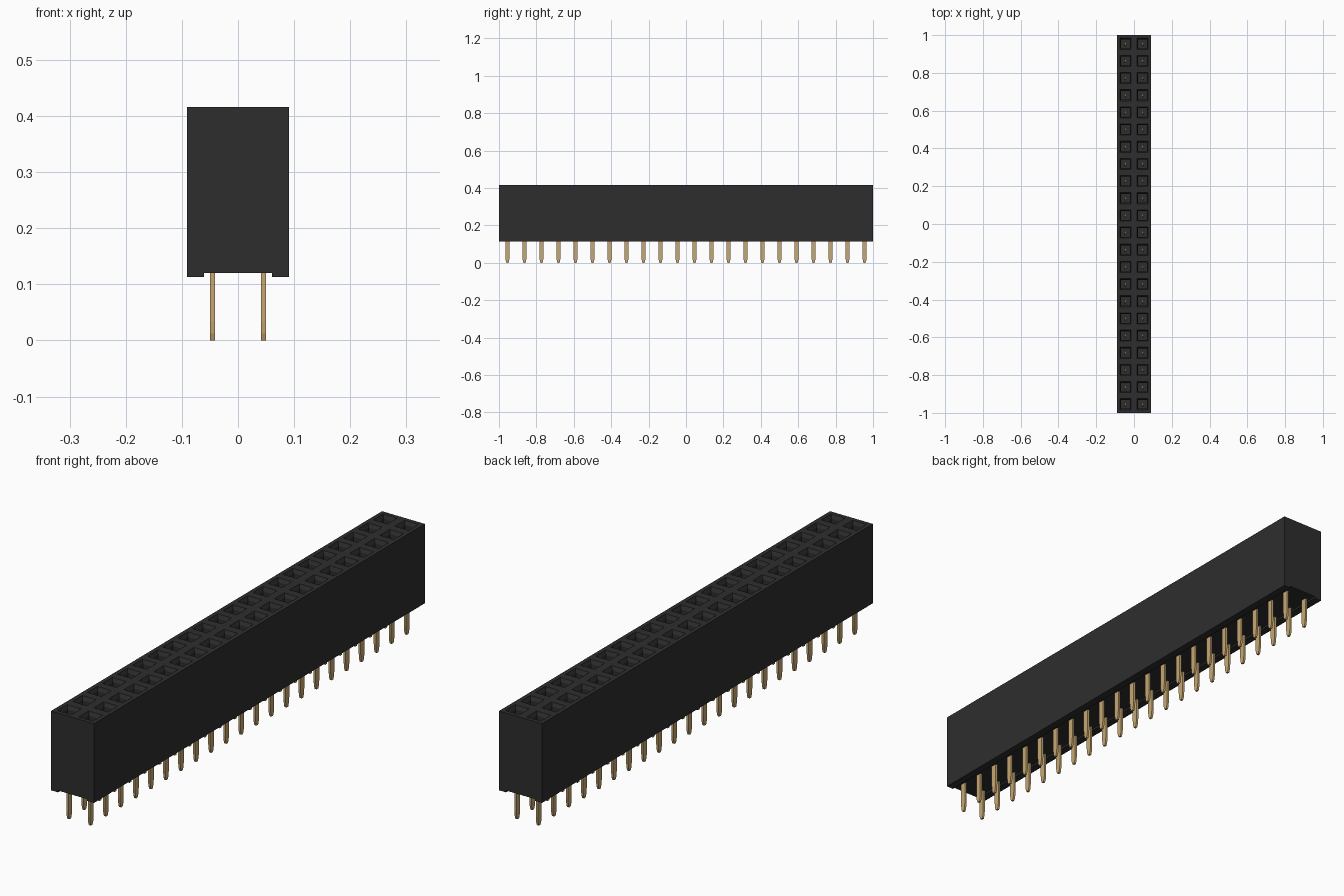
import bpy, bmesh

if "Cube" in bpy.data.objects:
    bpy.data.objects.remove(bpy.data.objects["Cube"], do_unlink=True)

ROWS, COLS = 22, 2
PITCH = 2.0 / ROWS
HALF_X = PITCH * COLS / 2
TOP, BASE, FOOT = 0.416, 0.12, 0.113


def material(name, rgb, rough):
    m = bpy.data.materials.new(name)
    m.use_nodes = True
    m.diffuse_color = (*rgb, 1)
    b = m.node_tree.nodes["Principled BSDF"]
    b.inputs["Base Color"].default_value = (*rgb, 1)
    b.inputs["Roughness"].default_value = rough
    return m


black = material("black plastic", (0.027, 0.027, 0.027), 0.6)
gold = material("gold contact", (0.57, 0.39, 0.17), 0.4)


def finish(bm, name, mat):
    bmesh.ops.recalc_face_normals(bm, faces=bm.faces)
    mesh = bpy.data.meshes.new(name)
    bm.to_mesh(mesh)
    bm.free()
    mesh.materials.append(mat)
    ob = bpy.data.objects.new(name, mesh)
    bpy.context.collection.objects.link(ob)
    return ob


# Housing: one top cell per socket, sunk into a funnel and a square shaft
bm = bmesh.new()
xs = [(i - COLS / 2) * PITCH for i in range(COLS + 1)]
ys = [(j - ROWS / 2) * PITCH for j in range(ROWS + 1)]
grid = [[bm.verts.new((x, y, TOP)) for y in ys] for x in xs]
cells = [bm.faces.new((grid[i][j], grid[i + 1][j], grid[i + 1][j + 1], grid[i][j + 1]))
         for i in range(COLS) for j in range(ROWS)]
bm.normal_update()
rim = [e for e in bm.edges if e.is_boundary]

# Outer walls and underside
ret = bmesh.ops.extrude_edge_only(bm, edges=rim)
low = [v for v in ret["geom"] if isinstance(v, bmesh.types.BMVert)]
for v in low:
    v.co.z = BASE
low_edges = [e for e in ret["geom"] if isinstance(e, bmesh.types.BMEdge)
             and e.is_boundary]
bmesh.ops.contextual_create(bm, geom=low_edges)
bmesh.ops.recalc_face_normals(bm, faces=bm.faces)

# Socket openings: rim, sloped lead-in, straight shaft
for thickness, depth in ((0.0225, 0), (0.009, -0.014), (0.0003, -0.18)):
    bmesh.ops.inset_individual(bm, faces=cells, thickness=thickness, depth=depth)
finish(bm, "housing", black)

# Narrow standoff rails along the underside
for side, name in ((1, "left_rail"), (-1, "right_rail")):
    bm = bmesh.new()
    bmesh.ops.create_cube(bm, size=1)
    width = HALF_X - 0.061
    for v in bm.verts:
        v.co.x = side * (HALF_X - width / 2) + v.co.x * width
        v.co.y *= 2.0
        v.co.z = (BASE + FOOT) / 2 + v.co.z * (BASE - FOOT)
    finish(bm, name, black)

# Flat pin with tapered ends, repeated along both rows
bm = bmesh.new()
right_edge = [(0.005, 0), (0.009, 0.012), (0.0115, 0.035), (0.0115, 0.345), (0.006, 0.375)]
outline = right_edge + [(-y, z) for y, z in reversed(right_edge)]
x0, y0, thick = xs[0] + PITCH / 2, ys[0] + PITCH / 2, 0.0085
face = bm.faces.new([bm.verts.new((x0 - thick / 2, y0 + y, z)) for y, z in outline])
ret = bmesh.ops.extrude_face_region(bm, geom=[face])
for v in ret["geom"]:
    if isinstance(v, bmesh.types.BMVert):
        v.co.x += thick
pins = finish(bm, "contact_pins", gold)
for name, count, offset in (("along row", ROWS, (0, PITCH, 0)), ("across rows", COLS, (PITCH, 0, 0))):
    arr = pins.modifiers.new(name, "ARRAY")
    arr.count = count
    arr.use_relative_offset = False
    arr.use_constant_offset = True
    arr.constant_offset_displace = offset
